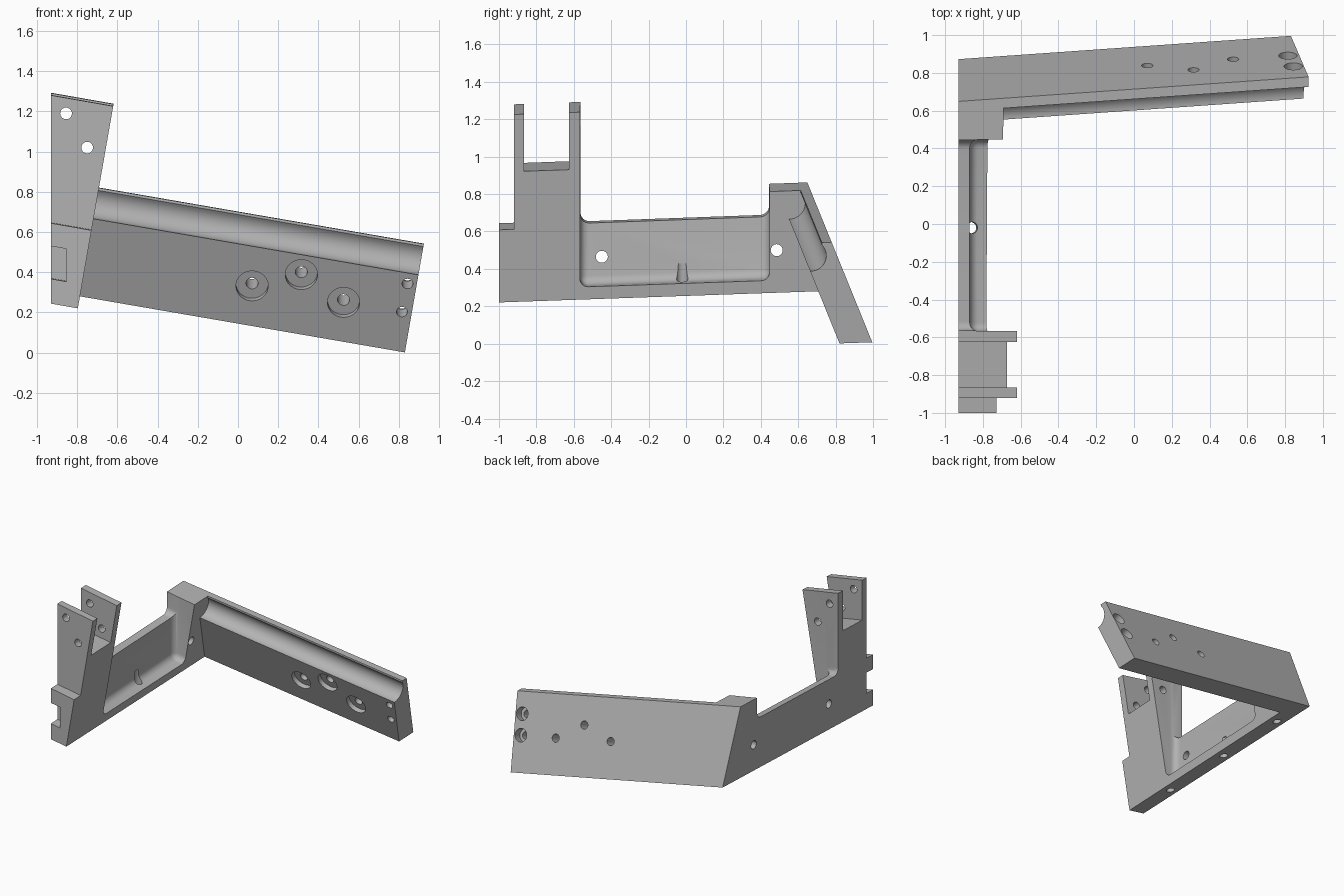
import bpy, bmesh, math
from mathutils import Vector

if "Cube" in bpy.data.objects:
    bpy.data.objects.remove(bpy.data.objects["Cube"])

X0 = -0.93                      # flat outer side of the arm
SL = 0.406                      # lean of the plate (dy per -dz)
N = Vector((0, 1, SL)).normalized()
END = Vector((1, 0, -0.175)).normalized()


def skew(x, y, w):
    """Sheared frame: top and bottom faces slope along x and y."""
    return (x, y, w - 0.175 * (x - X0) + 0.036 * (y + 1))


def along_plate(x, y, z):
    """Profile given at x = 0.91, swept along the plate direction."""
    return (x, y + 0.07 * (x - 0.91), z - 0.1725 * (x - 0.91))


def prism(pts, xa, xb, f=skew):
    bm = bmesh.new()
    a = [bm.verts.new(f(xa, *p)) for p in pts]
    b = [bm.verts.new(f(xb, *p)) for p in pts]
    n = len(pts)
    bm.faces.new(a)
    bm.faces.new(b[::-1])
    for i in range(n):
        j = (i + 1) % n
        bm.faces.new((a[j], a[i], b[i], b[j]))
    bmesh.ops.recalc_face_normals(bm, faces=bm.faces[:])
    return bm


def box(xa, xb, ya, yb, wa, wb):
    return prism([(ya, wa), (yb, wa), (yb, wb), (ya, wb)], xa, xb)


def clip(bm, co, no):
    """Remove everything on the side the normal points to."""
    r = bmesh.ops.bisect_plane(bm, geom=bm.verts[:] + bm.edges[:] + bm.faces[:],
                               plane_co=co, plane_no=no, clear_outer=True)
    edges = [e for e in r['geom_cut'] if isinstance(e, bmesh.types.BMEdge)]
    bmesh.ops.edgenet_fill(bm, edges=edges)
    bmesh.ops.recalc_face_normals(bm, faces=bm.faces[:])
    return bm


def rod(p, q, r, seg=32):
    p, q = Vector(p), Vector(q)
    bm = bmesh.new()
    bmesh.ops.create_cone(bm, cap_ends=True, segments=seg, radius1=r, radius2=r,
                          depth=(q - p).length)
    rot = (q - p).to_track_quat('Z', 'Y')
    for v in bm.verts:
        v.co = rot @ v.co + (p + q) / 2
    return bm


def make(name, bm):
    me = bpy.data.meshes.new(name)
    bm.to_mesh(me)
    bm.free()
    ob = bpy.data.objects.new(name, me)
    bpy.context.collection.objects.link(ob)
    return ob


def cut(bm):
    c = make("cutter", bm)
    c.hide_render = True
    m = body.modifiers.new("cut", 'BOOLEAN')
    m.operation, m.solver, m.object = 'DIFFERENCE', 'EXACT', c
    bpy.context.view_layer.objects.active = body
    bpy.ops.object.modifier_apply(modifier=m.name)
    bpy.data.objects.remove(c)


def arc(cy, cw, r, a0, a1, n=8):
    return [(cy + r * math.cos(math.radians(a0 + (a1 - a0) * i / n)),
             cw + r * math.sin(math.radians(a0 + (a1 - a0) * i / n))) for i in range(n + 1)]


# whole side silhouette: stub, fork, low wall with fillets, corner block
side = [(-1, .244), (1.3, .244), (1.3, .803), (.445, .803)]
side += arc(.395, .688, .05, 0, -90) + arc(-.515, .688, .05, -90, -180)
side += [(-.565, 1.277), (-.625, 1.277), (-.625, .962), (-.865, .962),
         (-.865, 1.277), (-.92, 1.277), (-.92, .644), (-1, .644)]
body = make("angle_bracket", prism(side, X0, 1.1))

# inside corner, sloping outer face and far end
big = (-1.2, 1.5, -1.6, 1.6, -.8, 2.4)
inner_co, outer_co = Vector((0, .82, .003)), Vector((0, .995, .01))
arm_co = Vector((-.835, 0, 0))
cut(clip(clip(box(*big), arm_co, -END), inner_co, N))
cut(clip(box(*big), outer_co, -N))
cut(clip(box(*big), Vector((.83, 0, .003)), -END))

# round channel along the top inner edge of the plate
cove = arc(.665, .47, .085, -90, 45, 14) + [(.725, .9), (.35, .9), (.35, .385)]
cut(clip(prism(cove, -1.1, 1.2, along_plate), arm_co, -END))

# pocket in the arm with rounded inner edges
pk = box(-.87, -.4, -.567, .447, .313, 1.5)
lo = [e for e in pk.edges if all(v.co.x < -.8 for v in e.verts)
      or all(v.co.z < .45 and abs(v.co.y - e.verts[0].co.y) < .01 for v in e.verts)]
bmesh.ops.bevel(pk, geom=lo, offset=.045, segments=6, profile=.5, affect='EDGES')
bmesh.ops.recalc_face_normals(pk, faces=pk.faces[:])
cut(pk)

# notch in the front stub
cut(box(-1.1, -.852, -1.2, -.92, .367, .53))

# fork pin holes, arm cross holes, blind holes in the underside
for x, z in ((-.855, 1.19), (-.75, 1.02)):
    cut(rod((x, -1.2, z), (x, -.5, z), .029))
for y, z in ((-.45, .465), (.485, .5)):
    cut(rod((-1.1, y, z), (-.6, y, z), .032))
for y in (-.62, -.02, .58):
    cut(rod(skew(-.875, y, .15), skew(-.848, y, .405), .03))


# plate holes: counterbored inside (three) and outside (two)
def on_plate(x, z, t):
    return Vector((x, .82 - SL * (z - .003), z)) + N * t


for x, z in ((.07, .332), (.315, .388), (.525, .25)):
    cut(rod(on_plate(x, z, -.1), on_plate(x, z, .035), .08, 48))
    cut(rod(on_plate(x, z, -.1), on_plate(x, z, .3), .03))
for x, z in ((.843, .343), (.815, .203)):
    cut(rod(on_plate(x, z, .1), on_plate(x, z, .3), .049))
    cut(rod(on_plate(x, z, -.1), on_plate(x, z, .3), .027))

# single grey material
mat = bpy.data.materials.new("plain_grey")
mat.diffuse_color = (.45, .45, .45, 1)
mat.use_nodes = True
mat.node_tree.nodes["Principled BSDF"].inputs["Base Color"].default_value = mat.diffuse_color
body.data.materials.clear()
body.data.materials.append(mat)
for p in body.data.polygons:
    p.material_index = 0
bpy.ops.object.select_all(action='DESELECT')
body.select_set(True)
bpy.context.view_layer.objects.active = body
bpy.ops.object.shade_smooth_by_angle(angle=math.radians(30))
